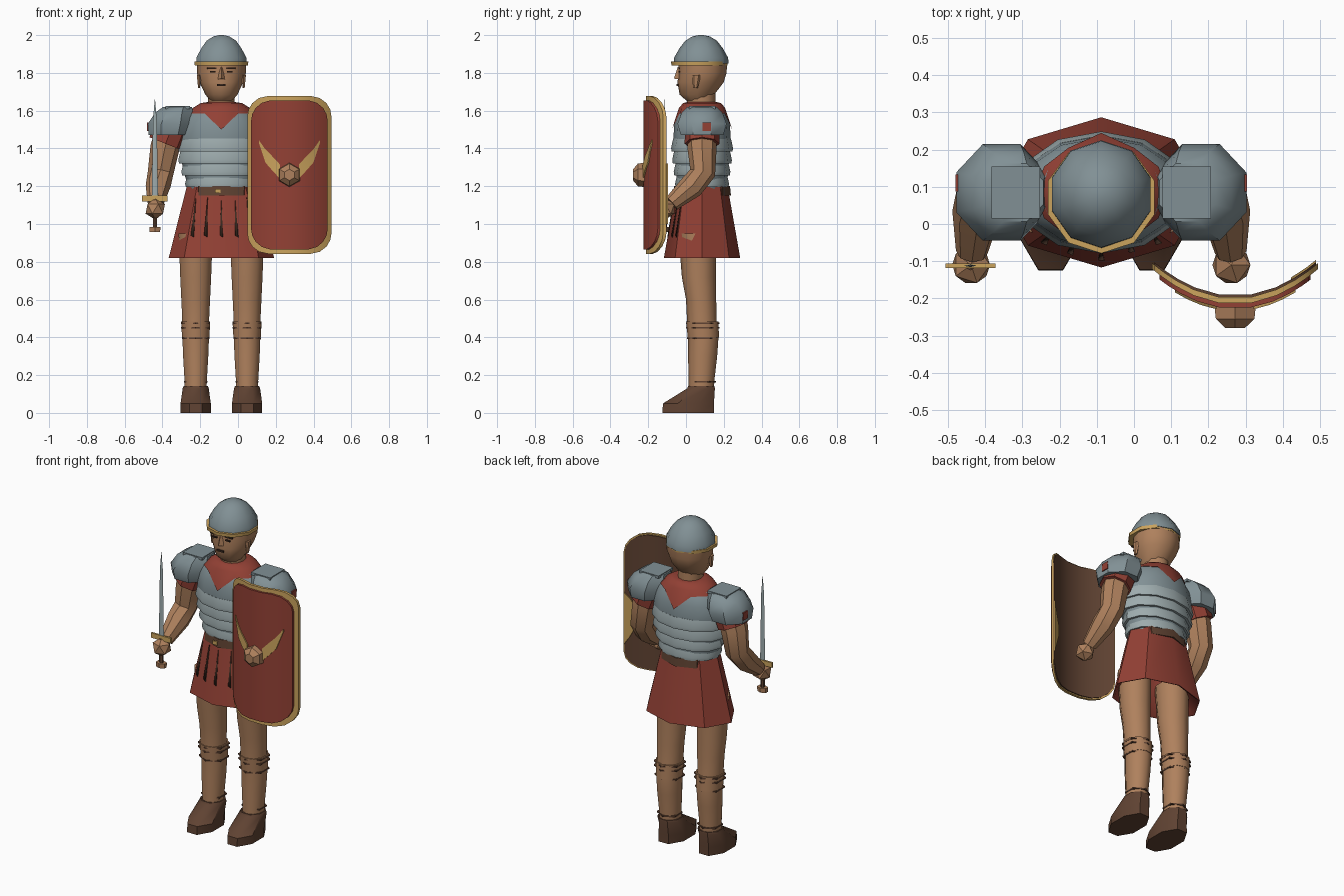
import bpy, bmesh, math
from mathutils import Vector

cube = bpy.data.objects.get("Cube")
if cube:
    bpy.data.objects.remove(cube, do_unlink=True)

CX, CY = -0.088, 0.085      # body axis
made = []


def material(name, rgb):
    m = bpy.data.materials.new(name)
    m.use_nodes = True
    m.diffuse_color = (*rgb, 1)
    m.node_tree.nodes["Principled BSDF"].inputs["Base Color"].default_value = (*rgb, 1)
    return m


SKIN = material("skin", (0.43, 0.22, 0.11))
RED = material("red cloth", (0.29, 0.052, 0.035))
STEEL = material("steel", (0.22, 0.28, 0.30))
PALE = material("pale steel", (0.34, 0.41, 0.42))
GOLD = material("brass", (0.60, 0.37, 0.11))
LEATHER = material("brown leather", (0.115, 0.055, 0.032))
DARK = material("dark brown", (0.045, 0.024, 0.015))


def finish(bm, name, mat):
    bmesh.ops.recalc_face_normals(bm, faces=bm.faces)
    mesh = bpy.data.meshes.new(name)
    bm.to_mesh(mesh)
    bm.free()
    mesh.materials.append(mat)
    ob = bpy.data.objects.new(name, mesh)
    bpy.context.collection.objects.link(ob)
    made.append(ob)
    return ob


def skin_rings(name, rings, mat):
    bm = bmesh.new()
    loops = [[bm.verts.new(p) for p in ring] for ring in rings]
    n = len(loops[0])
    for a, b in zip(loops, loops[1:]):
        for i in range(n):
            j = (i + 1) % n
            bm.faces.new((a[i], a[j], b[j], b[i]))
    bm.faces.new(loops[0])
    bm.faces.new(loops[-1])
    return finish(bm, name, mat)


def loft(name, rings, mat, n=12, flat=False, x=0.0):
    """Stack of horizontal ellipses (z, rx, ry, y centre[, x shift])."""
    grow = 1 / math.cos(math.pi / n) if flat else 1
    turn = math.pi / n if flat else 0
    out = []
    for z, rx, ry, cy, *dx in rings:
        ox = CX + x + (dx[0] if dx else 0)
        out.append([(ox + rx * grow * math.sin(turn + math.tau * i / n),
                     cy - ry * grow * math.cos(turn + math.tau * i / n), z) for i in range(n)])
    return skin_rings(name, out, mat)


def tube(name, path, mat, n=8):
    """Tapered limb through (x, y, z, radius) points."""
    pts = [Vector(p[:3]) for p in path]
    out = []
    for i, p in enumerate(pts):
        d = (pts[min(i + 1, len(pts) - 1)] - pts[max(i - 1, 0)]).normalized()
        u = d.cross(Vector((1, 0, 0))).normalized()
        v = d.cross(u)
        out.append([p + path[i][3] * (u * math.cos(math.tau * k / n) + v * math.sin(math.tau * k / n))
                    for k in range(n)])
    return skin_rings(name, out, mat)


def box(name, c, size, mat):
    bm = bmesh.new()
    bmesh.ops.create_cube(bm, size=1)
    for v in bm.verts:
        v.co = Vector(c) + Vector(a * b for a, b in zip(v.co, size))
    return finish(bm, name, mat)


# Head and face
loft("neck", [(1.6, .07, .076, .08), (1.7, .07, .075, .08)], SKIN)
loft("head", [(1.655, .06, .06, .06), (1.685, .085, .092, .058), (1.75, .115, .122, .077),
              (1.8, .13, .127, .088), (1.87, .13, .13, .088)], SKIN)
skin_rings("nose", [[(CX - .024, -.03, 1.765), (CX + .024, -.03, 1.765), (CX, -.064, 1.77)],
                    [(CX - .01, -.03, 1.83), (CX + .01, -.03, 1.83), (CX, -.044, 1.83)]], SKIN)
box("mouth", (CX, -.045, 1.735), (.045, .009, .01), DARK)
for s in (-1, 1):
    box("brow", (CX + s * .05, -.035, 1.825), (.05, .009, .008), DARK)
    box("eye", (CX + s * .045, -.036, 1.805), (.03, .009, .008), DARK)
    loft("ear", [(1.72, .006, .012, .05), (1.79, .014, .025, .055)], SKIN, 6, x=s * .118)

# Helmet
loft("helmet", [(1.85, .14, .145, .08), (1.88, .139, .143, .08), (1.93, .112, .115, .08),
                (1.97, .082, .084, .08), (1.993, .045, .046, .08), (2.0, .012, .012, .08)], STEEL, 10)
loft("helmet_brim", [(1.84, .148, .148, .071), (1.86, .15, .15, .071)], GOLD, 10)

# Cuirass with overlapping bands
loft("cuirass", [(1.18, .172, .13, CY), (1.3, .205, .14, CY), (1.45, .225, .152, CY),
                 (1.53, .215, .147, CY), (1.6, .165, .125, CY), (1.63, .11, .1, CY)], STEEL)
for i, (rx, ry) in enumerate([(.188, .14), (.208, .147), (.224, .155), (.23, .161)]):
    z = 1.195 + .063 * i
    loft("cuirass_band", [(z, rx, ry, CY), (z + .018, rx + .004, ry + .003, CY),
                          (z + .068, rx - .008, ry - .008, CY)], PALE)

# Red collar, drawn down to a point at front and back
collar = loft("tunic_collar", [(1.585, .178, .138, CY), (1.615, .15, .122, CY),
                               (1.64, .11, .1, CY), (1.645, .075, .08, CY)], RED)
for v in collar.data.vertices:
    if v.co.z < 1.59 and abs(v.co.x - CX) < .02:
        v.co.z, v.co.y = 1.5, CY + math.copysign(.16, v.co.y - CY)

# Skirt, belt and the dark slits between the front strips
TOP, HEM = (1.2, .183, .135), (.82, .279, .202)
loft("skirt", [(1.0, .12, .1, CY), (.825, .265, .19, CY), (*HEM, CY), (*TOP, CY)], RED, 8)
loft("belt", [(1.15, .17, .153, CY), (1.2, .172, .148, CY)], LEATHER, 8)
box("buckle", (CX - .02, -.066, 1.175), (.03, .009, .022), GOLD)


def skirt_point(x, z):
    t = (TOP[0] - z) / (TOP[0] - HEM[0])
    rx, ry = (TOP[k] + (HEM[k] - TOP[k]) * t for k in (1, 2))
    return CX + x, CY - ry * (1 - .414 * abs(x) / rx) - .004, z


for x in (-.15, -.08, 0, .08, .15):
    bm = bmesh.new()
    bm.faces.new([bm.verts.new(skirt_point(px, z)) for px, z in
                  ((x * .9, 1.14), (x * 1.03 - .008, .94), (x * 1.03 + .008, .93))])
    slit = finish(bm, "skirt_slit", DARK)
    slit.modifiers.new("thickness", "SOLIDIFY").thickness = .006

for s in (-1, 1):
    # Legs, shin straps and shoes
    lx = s * .136
    loft("leg", [(.1, .06, .068, .08), (.17, .062, .068, .082), (.3, .07, .077, .088),
                 (.4, .074, .08, .092), (.5, .075, .078, .083), (.6, .08, .08, .08),
                 (.72, .086, .09, .068), (.95, .095, .1, .06)], SKIN, 10, x=lx)
    loft("knee_cuff", [(.4, .076, .083, .092), (.485, .081, .085, .086)], SKIN, 10, x=lx)
    for z, r in ((.475, .089), (.45, .089), (.395, .084), (.165, .071)):
        loft("shin_strap", [(z - .004, r, r, .088), (z + .004, r, r, .088)], LEATHER, 6, x=lx)
    loft("shoe", [(0, .08, .137, .012), (.05, .08, .135, .013), (.13, .069, .073, .08),
                  (.142, .064, .07, .081)], LEATHER, 8, True, x=lx)

    # Shoulder plate with squared top
    loft("shoulder_plate", [(1.47, .11, .112, CY, s * .275), (1.53, .122, .13, CY, s * .268),
                            (1.59, .1, .108, CY, s * .25), (1.62, .076, .078, CY, s * .232)],
         STEEL, 8, True)
    box("shoulder_plate_top", (CX + s * .23, CY, 1.617), (.13, .14, .016), STEEL)
    box("shoulder_patch", (CX + s * .388, .11, 1.515), (.009, .045, .045), RED)

    # Sleeve, arm and fist
    tube("sleeve", [(CX + s * .25, CY, 1.54, .09), (CX + s * .296, CY, 1.425, .092)], RED)
    tube("arm", [(CX + s * .27, CY, 1.5, .078), (CX + s * .3, CY, 1.4, .077),
                 (CX + s * .322, .088, 1.27, .068), (CX + s * .335, .03, 1.2, .066),
                 (CX + s * .348, -.075, 1.11, .043)], SKIN)
    bm = bmesh.new()
    bmesh.ops.create_icosphere(bm, subdivisions=1, radius=.057)
    bmesh.ops.translate(bm, verts=bm.verts, vec=(CX + s * .35, -.11, 1.08))
    finish(bm, "fist", SKIN)

# Sword, upright in the right hand
SX, SY = -.352, -.112
loft("sword_blade", [(1.13, .017, .004, SY), (1.55, .01, .003, SY), (1.66, .001, .001, SY)], PALE, 4, x=SX)
box("sword_guard", (CX + SX, SY, 1.135), (.135, .012, .03), GOLD)
loft("sword_grip", [(.98, .012, .012, SY), (1.13, .012, .012, SY)], LEATHER, 6, x=SX)
loft("sword_pommel", [(.957, .032, .022, SY), (.985, .034, .024, SY)], SKIN, 6, x=SX)

# Shield
SHX, SHZ = .272, 1.26


def curved_plate(name, cols, offset, thick, mat):
    """Plate following the shield's bend; cols are (x, low z, high z)."""
    rings = []
    for x, lo, hi in cols:
        y = -.222 + .095 * (x / .223) ** 2 + offset
        rings.append([(SHX + x, y, lo), (SHX + x, y, hi),
                      (SHX + x, y + thick, hi), (SHX + x, y + thick, lo)])
    return skin_rings(name, rings, mat)


def rounded(hw, hh, r=.11):
    cols = []
    half = (.2, .5, .72, .88, .97, 1)
    for u in [-h for h in reversed(half)] + list(half):
        d = max(0, abs(u) * hw - hw + r)
        h = hh - r + math.sqrt(max(0, r * r - d * d))
        cols.append((u * hw, SHZ - h, SHZ + h))
    return cols


curved_plate("shield_face", rounded(.203, .395), -.006, .014, RED)
curved_plate("shield_rim", rounded(.223, .418), .006, .016, GOLD)
curved_plate("shield_back", rounded(.217, .411), .02, .009, LEATHER)
curved_plate("shield_back_trim", [(.15, 1.14, 1.2), (.19, 1.05, 1.28), (.218, 1.0, 1.32)], .027, .008, GOLD)
for s in (-1, 1):
    curved_plate("shield_wing", [(s * .162, 1.43, 1.445), (s * .127, 1.325, 1.395),
                                 (s * .092, 1.285, 1.36), (s * .05, 1.24, 1.315)], -.012, .009, GOLD)
tube("shield_boss", [(SHX, -.205, 1.26, .066), (SHX, -.255, 1.26, .06), (SHX, -.28, 1.26, .03)], SKIN, 6)

# Soft shading with crisp edges
bpy.ops.object.select_all(action="DESELECT")
for ob in made:
    ob.select_set(True)
bpy.context.view_layer.objects.active = made[0]
bpy.ops.object.shade_smooth_by_angle(angle=math.radians(40))
